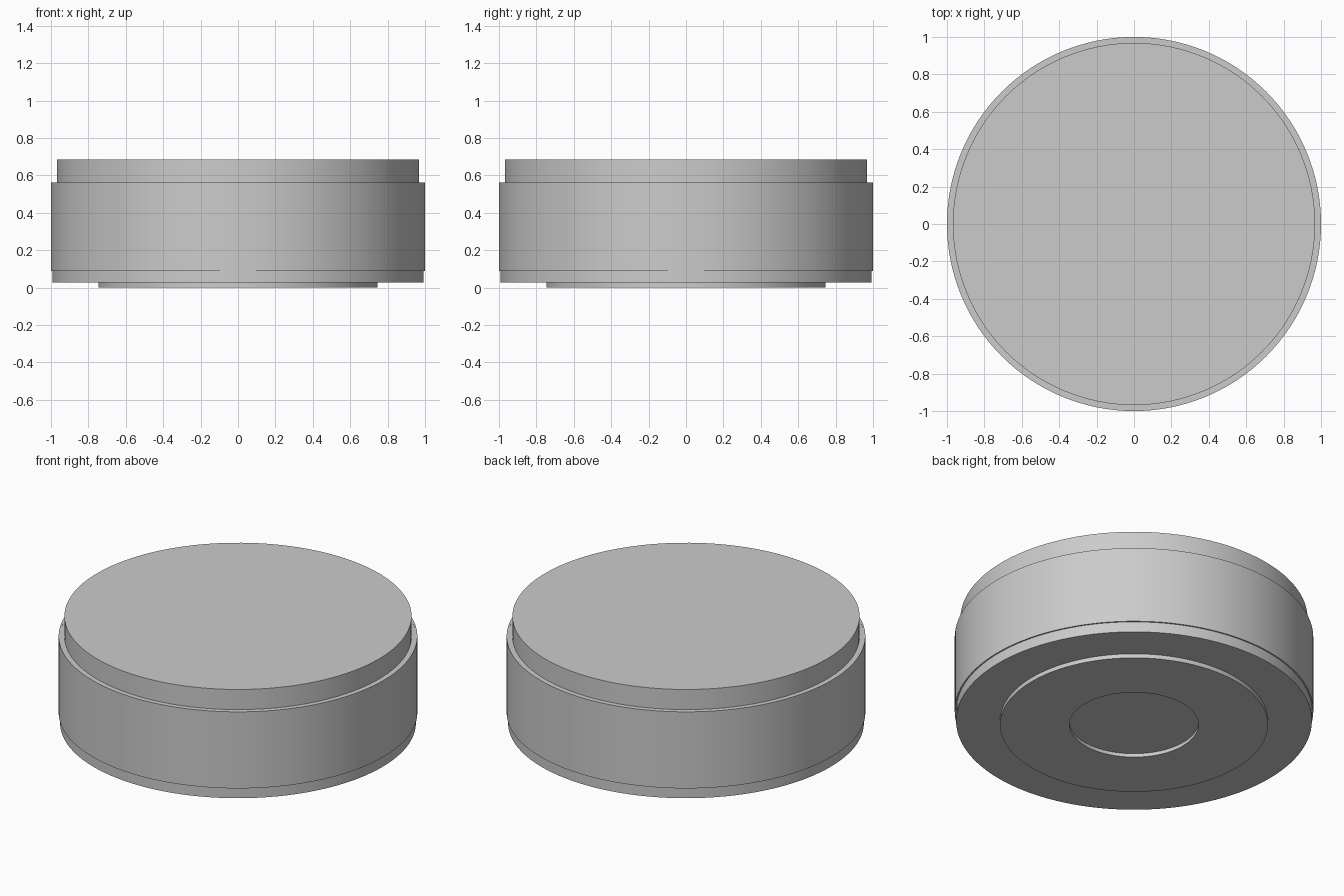
import bpy, bmesh, math

if "Cube" in bpy.data.objects:
    bpy.data.objects.remove(bpy.data.objects["Cube"])

SEGMENTS = 128


def lathe(name, profile, closed=False):
    """Spin an (r, z) profile round z; r = 0 points close the ends."""
    mesh = bpy.data.meshes.new(name)
    bm = bmesh.new()
    verts = [bm.verts.new((r, 0, z)) for r, z in profile]
    pairs = list(zip(verts, verts[1:]))
    if closed:
        pairs.append((verts[-1], verts[0]))
    edges = [bm.edges.new(p) for p in pairs]
    bmesh.ops.spin(bm, geom=verts + edges, cent=(0, 0, 0), axis=(0, 0, 1),
                   angle=math.tau, steps=SEGMENTS, use_duplicate=False)
    bmesh.ops.remove_doubles(bm, verts=bm.verts[:], dist=1e-5)
    bmesh.ops.recalc_face_normals(bm, faces=bm.faces[:])
    bm.to_mesh(mesh)
    bm.free()
    obj = bpy.data.objects.new(name, mesh)
    bpy.context.collection.objects.link(obj)
    bpy.ops.object.select_all(action='DESELECT')
    obj.select_set(True)
    bpy.context.view_layer.objects.active = obj
    bpy.ops.object.shade_smooth_by_angle(angle=math.radians(30))
    return obj


# Container: recessed centre, raised foot ring, wide wall, narrower neck and flat top
lathe("container", [
    (0, 0.022), (0.36, 0.022), (0.36, 0), (0.747, 0), (0.747, 0.026),
    (0.992, 0.026), (0.992, 0.56), (0.968, 0.56), (0.968, 0.684), (0, 0.684),
])

# Thin sleeve wrapped round the wall
lathe("label_sleeve", [(0.99, 0.09), (1.0, 0.09), (1.0, 0.561), (0.99, 0.561)],
      closed=True)
